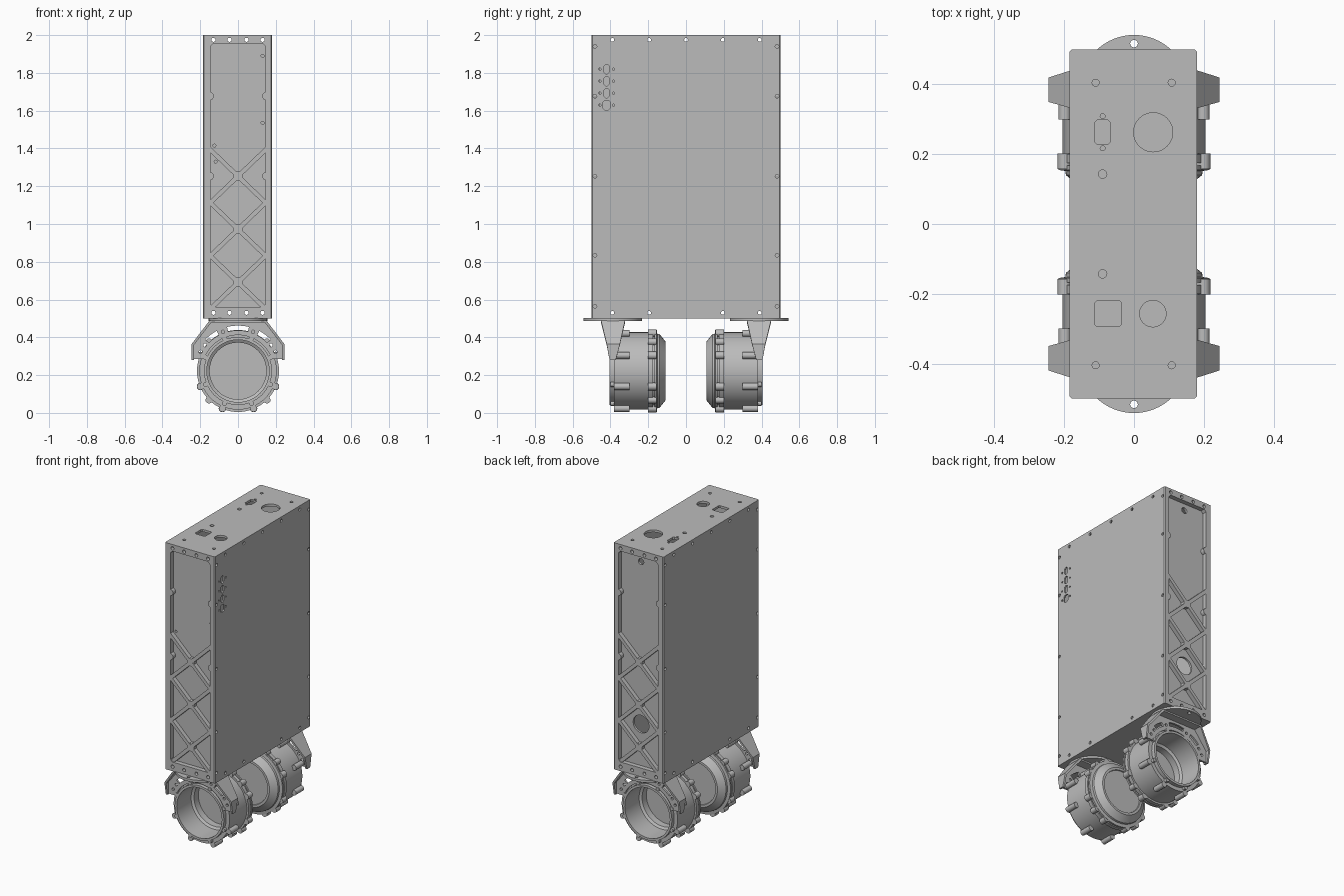
import bpy, bmesh
from math import sin, cos, pi, radians

if "Cube" in bpy.data.objects:
    bpy.data.objects.remove(bpy.data.objects["Cube"], do_unlink=True)

GREY = (0.5, 0.5, 0.5, 1)
metal = bpy.data.materials.new("light_grey_metal")
metal.use_nodes = True
metal.diffuse_color = GREY
metal.node_tree.nodes["Principled BSDF"].inputs["Base Color"].default_value = GREY

MOTOR_Z = 0.222
AXES = {"x": lambda u, v, w: (w, u, v),
        "y": lambda u, v, w: (u, w, v),
        "z": lambda u, v, w: (u, v, w)}


def circle(u, v, r, n=24):
    return [(u + r * cos(2 * pi * i / n), v + r * sin(2 * pi * i / n)) for i in range(n)]


def rect(u, v, w, h, c=0.0):
    """Rectangle, with chamfered corners when c is given."""
    a, b = w / 2, h / 2
    if not c:
        return [(u - a, v - b), (u + a, v - b), (u + a, v + b), (u - a, v + b)]
    return [(u + x, v + y) for x, y in (
        (-a, c - b), (c - a, -b), (a - c, -b), (a, c - b),
        (a, b - c), (a - c, b), (c - a, b), (-a, b - c))]


def polar(angle, r):
    a = radians(angle)
    return r * cos(a), MOTOR_Z + r * sin(a)


def arc_slot(a0, a1, r0, r1, n=10):
    steps = [a0 + (a1 - a0) * i / n for i in range(n + 1)]
    return [polar(a, r1) for a in steps] + [polar(a, r0) for a in reversed(steps)]


def prism(bm, pts, axis, lo, hi):
    """Extrude a 2D outline along an axis."""
    f = AXES[axis]
    ends = [[bm.verts.new(f(u, v, w)) for u, v in pts] for w in (lo, hi)]
    bm.faces.new(ends[0])
    bm.faces.new(ends[1])
    n = len(pts)
    for i in range(n):
        j = (i + 1) % n
        bm.faces.new((ends[0][i], ends[0][j], ends[1][j], ends[1][i]))


def finish(bm, name, smooth=False):
    bmesh.ops.recalc_face_normals(bm, faces=bm.faces)
    mesh = bpy.data.meshes.new(name)
    bm.to_mesh(mesh)
    bm.free()
    mesh.materials.append(metal)
    ob = bpy.data.objects.new(name, mesh)
    bpy.context.collection.objects.link(ob)
    if smooth:
        select(ob)
        bpy.ops.object.shade_smooth_by_angle(angle=radians(30))
    return ob


def select(ob):
    bpy.ops.object.select_all(action="DESELECT")
    ob.select_set(True)
    bpy.context.view_layer.objects.active = ob


def cut(ob, bm):
    cutter = finish(bm, "cutter")
    cutter.hide_render = True
    mod = ob.modifiers.new("cut", "BOOLEAN")
    mod.operation, mod.solver, mod.object = "DIFFERENCE", "EXACT", cutter
    select(ob)
    bpy.ops.object.modifier_apply(modifier=mod.name)
    bpy.data.objects.remove(cutter, do_unlink=True)


# Hollow cabinet with a shallow pocket in each narrow end
bm = bmesh.new()
prism(bm, rect(-0.0025, 0, 0.365, 1, 0.006), "z", 0.5, 2)
cabinet = finish(bm, "cabinet")
bm = bmesh.new()
prism(bm, rect(0, 0, 0.34, 0.91), "z", 0.515, 1.985)
for s in (-1, 1):
    prism(bm, rect(0, 1.258, 0.29, 1.395, 0.015), "y", s * 0.47, s * 0.55)
cut(cabinet, bm)

# Bolt holes, connector cut-outs and top openings
bm = bmesh.new()
for s in (-1, 1):
    for z in (0.53, 1.975):
        for x in (-0.13, -0.045, 0.045, 0.13):
            prism(bm, circle(x, z, 0.011, 12), "y", s * 0.44, s * 0.52)
        for y in (-0.39, -0.195, 0, 0.195, 0.39):
            if y or z > 1:
                prism(bm, circle(y, z, 0.01, 12), "x", s * 0.16, s * 0.2)
    for z in (0.564, 0.834, 1.253, 1.677, 1.94):
        for y in (-0.482, 0.482):
            prism(bm, circle(y, z, 0.01, 12), "x", s * 0.168, s * 0.2)
    for x in (-0.11, 0.108):
        prism(bm, circle(x, s * 0.405, 0.01), "z", 1.97, 2.1)
    prism(bm, circle(-0.09, s * 0.143, 0.012), "z", 1.97, 2.1)
for x, z in ((-0.125, 1.415), (-0.118, 1.33), (0.13, 1.89), (0.13, 1.535)):
    prism(bm, circle(x, z, 0.008, 12), "y", -0.52, -0.44)
for z, r in ((0.835, 0.058), (1.91, 0.02)):
    prism(bm, circle(0, z, r, 32), "y", 0.44, 0.52)
for i in range(4):
    z = 1.82 - 0.0635 * i
    prism(bm, rect(-0.42, z, 0.038 if i == 3 else 0.028, 0.05, 0.009), "x", 0.16, 0.2)
    for d in (-0.036, 0.036):
        prism(bm, circle(-0.42 + d, z, 0.006, 10), "x", 0.16, 0.2)
prism(bm, circle(0.055, 0.263, 0.056, 40), "z", 1.97, 2.1)
prism(bm, circle(0.054, -0.257, 0.038, 32), "z", 1.97, 2.1)
prism(bm, rect(-0.09, 0.263, 0.045, 0.07, 0.007), "z", 1.97, 2.1)
prism(bm, rect(-0.074, -0.257, 0.075, 0.075, 0.006), "z", 1.97, 2.1)
for d in (-0.046, 0.046):
    prism(bm, circle(-0.09, 0.263 + d, 0.007, 12), "z", 1.97, 2.1)
cut(cabinet, bm)

for side, s in (("front", -1), ("back", 1)):
    # Crossed stiffening ribs and wall bosses in the pocket
    bm = bmesh.new()
    t = 0.016
    for k in range(3):
        z = 1.253 - 0.281 * k
        for m in (-1, 1):
            rib = [(-0.148, z - m * 0.142 - t), (0.148, z + m * 0.142 - t),
                   (0.148, z + m * 0.142 + t), (-0.148, z - m * 0.142 + t)]
            prism(bm, rib, "y", s * 0.465, s * 0.498)
        prism(bm, rect(0, z, 0.05, 0.05, 0.012), "y", s * 0.465, s * 0.4975)
    for z in (1.253, 1.677):
        for x in (-0.15, 0.15):
            prism(bm, circle(x, z, 0.022, 16), "y", s * 0.465, s * 0.497)
    finish(bm, side + "_ribs")

    # Round mounting flange under the cabinet
    bm = bmesh.new()
    prism(bm, circle(0, s * 0.387, 0.155, 64), "z", 0.487, 0.503)
    flange = finish(bm, side + "_mount_flange", True)
    bm = bmesh.new()
    prism(bm, circle(0, s * 0.517, 0.011, 16), "z", 0.4, 0.6)
    cut(flange, bm)

    # Bracket rim: a folded band, widest at the top
    half = [(0.245, 0.28, 0.372, 0.405), (0.245, 0.365, 0.35, 0.42), (0.15, 0.49, 0.323, 0.45)]
    path = [(-x, z, a, b) for x, z, a, b in half] + half[::-1]
    bm = bmesh.new()
    rings = []
    for x, z, a, b in path:
        xi, zi = x * 0.95, 0.28 + (z - 0.28) * 0.94
        rings.append([bm.verts.new(p) for p in (
            (x, s * a, z), (x, s * b, z), (xi, s * b, zi), (xi, s * a, zi))])
    for p, q in zip(rings, rings[1:]):
        for i in range(4):
            j = (i + 1) % 4
            bm.faces.new((p[i], p[j], q[j], q[i]))
    bm.faces.new(rings[0])
    bm.faces.new(rings[-1])
    finish(bm, side + "_bracket_rim")

    # Bracket web with arc slots and bolt holes
    half = [(0.24, 0.285), (0.24, 0.362), (0.148, 0.484)]
    bm = bmesh.new()
    prism(bm, [(-x, z) for x, z in half] + half[::-1], "y", s * 0.383, s * 0.396)
    web = finish(bm, side + "_bracket_web")
    bm = bmesh.new()
    prism(bm, circle(0, MOTOR_Z, 0.19, 64), "y", s * 0.3, s * 0.5)
    for a0, a1 in ((76, 104), (44, 62), (118, 136)):
        prism(bm, arc_slot(a0, a1, 0.215, 0.24), "y", s * 0.3, s * 0.5)
    for a in (27, 38, 69, 111, 142, 153):
        prism(bm, circle(*polar(a, 0.222), 0.009, 12), "y", s * 0.3, s * 0.5)
    cut(web, bm)

    # Motor housing: lathe profile as (radius, distance from centre)
    profile = [(0, 0.2), (0.15, 0.2), (0.15, 0.245), (0.165, 0.255), (0.165, 0.405),
               (0.18, 0.405), (0.18, 0.38), (0.205, 0.38), (0.205, 0.2), (0.217, 0.2),
               (0.217, 0.175), (0.2, 0.175), (0.2, 0.167), (0.217, 0.167), (0.217, 0.155),
               (0.197, 0.152), (0.195, 0.14), (0.155, 0.108), (0.14, 0.108),
               (0.138, 0.115), (0, 0.115)]
    bm = bmesh.new()
    verts = [bm.verts.new((r, s * y, MOTOR_Z)) for r, y in profile]
    edges = [bm.edges.new(e) for e in zip(verts, verts[1:])]
    bmesh.ops.spin(bm, geom=verts + edges, cent=(0, 0, MOTOR_Z), axis=(0, 1, 0),
                   angle=2 * pi, steps=64, use_merge=True)
    bmesh.ops.remove_doubles(bm, verts=bm.verts, dist=0.0001)
    finish(bm, side + "_motor_housing", True)

    # Bolt lugs around the housing
    bm = bmesh.new()
    for k in range(8):
        u, v = polar(22.5 + 45 * k, 0.215)
        prism(bm, circle(u, v, 0.018, 16), "y", s * 0.3, s * 0.381)
        prism(bm, circle(u, v, 0.02, 16), "y", s * 0.157, s * 0.202)
        prism(bm, circle(*polar(22.5 + 45 * k, 0.186), 0.013, 12), "y", s * 0.37, s * 0.4)
    for a in (45, 135, 225, 315):
        prism(bm, circle(*polar(a, 0.218), 0.018, 16), "y", s * 0.157, s * 0.202)
    finish(bm, side + "_motor_lugs", True)
